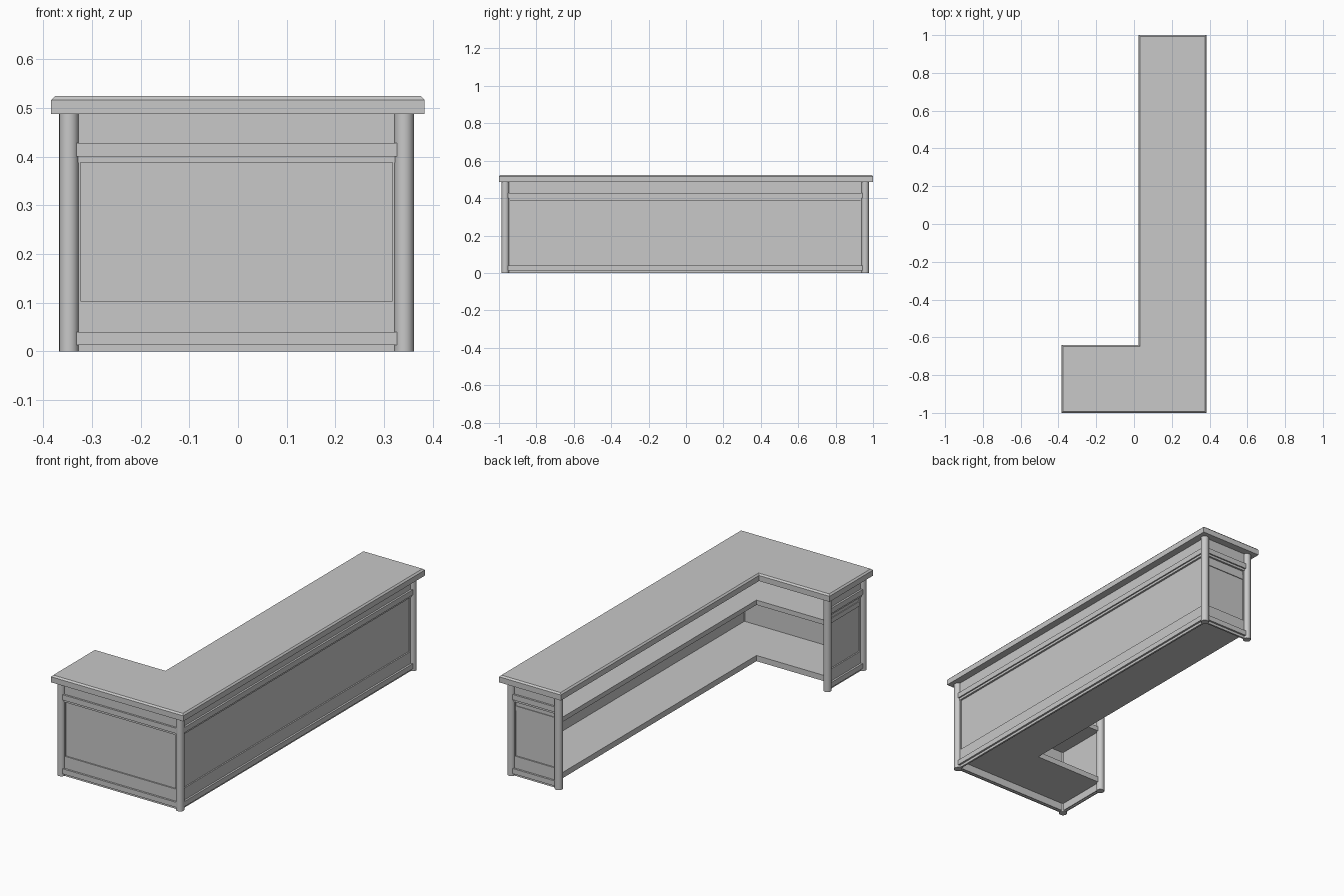
import bpy, bmesh
from mathutils import Vector

cube = bpy.data.objects.get("Cube")
if cube:
    bpy.data.objects.remove(cube, do_unlink=True)

grey = bpy.data.materials.new("plain grey")
grey.use_nodes = True
COLOR = (0.58, 0.58, 0.58, 1)
grey.diffuse_color = COLOR
grey.node_tree.nodes["Principled BSDF"].inputs["Base Color"].default_value = COLOR


def finish(name, bm):
    bmesh.ops.recalc_face_normals(bm, faces=bm.faces)
    mesh = bpy.data.meshes.new(name)
    bm.to_mesh(mesh)
    bm.free()
    mesh.materials.append(grey)
    obj = bpy.data.objects.new(name, mesh)
    bpy.context.collection.objects.link(obj)
    return obj


def slab(name, outline, z0, z1, chamfer=0):
    """Extrude a floor outline, optionally chamfering the top rim."""
    bm = bmesh.new()
    base = bm.faces.new([bm.verts.new((x, y, z0)) for x, y in outline])
    up = bmesh.ops.extrude_face_region(bm, geom=[base], use_keep_orig=True)["geom"]
    verts = [v for v in up if isinstance(v, bmesh.types.BMVert)]
    bmesh.ops.translate(bm, verts=verts, vec=(0, 0, z1 - z0))
    if chamfer:
        rim = [e for e in bm.edges if all(v in verts for v in e.verts)]
        bmesh.ops.bevel(bm, geom=rim, offset=chamfer, segments=1, affect='EDGES')
    return finish(name, bm)


def l_outline(left, right, front, back, inner_x, inner_y):
    return [(left, front), (right, front), (right, back),
            (inner_x, back), (inner_x, inner_y), (left, inner_y)]


# Post centre lines
LEFT, RIGHT, FRONT, BACK, IN_X, IN_Y = -0.347, 0.341, -0.966, 0.958, 0.066, -0.676
POST_TOP = 0.488

# Countertop and the two inner boards
slab("countertop", l_outline(-0.384, 0.383, -1, 1, 0.025, -0.64), 0.487, 0.524, 0.008)
board = l_outline(LEFT, RIGHT - 0.008, FRONT + 0.008, BACK, IN_X - 0.004, IN_Y + 0.004)
slab("floor_board", board, 0.045, 0.075)
slab("shelf", board, 0.34, 0.365)

# Round corner posts
posts = {"front_right_post": (LEFT, FRONT), "front_corner_post": (RIGHT, FRONT),
         "back_outer_post": (RIGHT, BACK), "back_inner_post": (IN_X, BACK),
         "short_arm_inner_post": (LEFT, IN_Y)}
for name, (x, y) in posts.items():
    bpy.ops.mesh.primitive_cylinder_add(vertices=24, radius=0.02, depth=POST_TOP,
                                        location=(x, y, POST_TOP / 2))
    post = bpy.context.object
    post.name = name
    post.data.materials.append(grey)
    bpy.ops.object.shade_smooth_by_angle()


def wall(name, start, end):
    """Panelled wall between two posts; outside is to the right of its direction."""
    a, b = Vector(start), Vector(end)
    along = (b - a).normalized()
    out = Vector((along.y, -along.x))

    def piece(part, s0, s1, z0, z1, depth, back=-0.006):
        corners = [a + along * s + out * d
                   for s, d in ((s0, back), (s0, depth), (s1, depth), (s1, back))]
        slab(name + "_" + part, [tuple(c) for c in corners], z0, z1)

    n = (b - a).length
    piece("panel", 0, n, 0.005, POST_TOP, -0.004, -0.012)
    piece("frieze", 0, n, 0.428, POST_TOP, 0.003)
    piece("top_rail", 0.01, n - 0.01, 0.40, 0.428, 0.013)
    piece("rail_moulding", 0.01, n - 0.01, 0.388, 0.40, 0.006)
    piece("lower_strip", 0, n, 0.04, 0.103, 0.003)
    piece("base_rail", 0.01, n - 0.01, 0.013, 0.04, 0.013)
    piece("plinth", 0, n, 0, 0.013, 0.003)
    for side, s in (("start", 0), ("end", n - 0.024)):
        piece(side + "_stile", s, s + 0.024, 0.103, 0.388, 0.003)


wall("front_wall", (LEFT, FRONT), (RIGHT, FRONT))
wall("long_wall", (RIGHT, FRONT), (RIGHT, BACK))
wall("back_end", (RIGHT, BACK), (IN_X, BACK))
wall("short_arm_end", (LEFT, IN_Y), (LEFT, FRONT))
